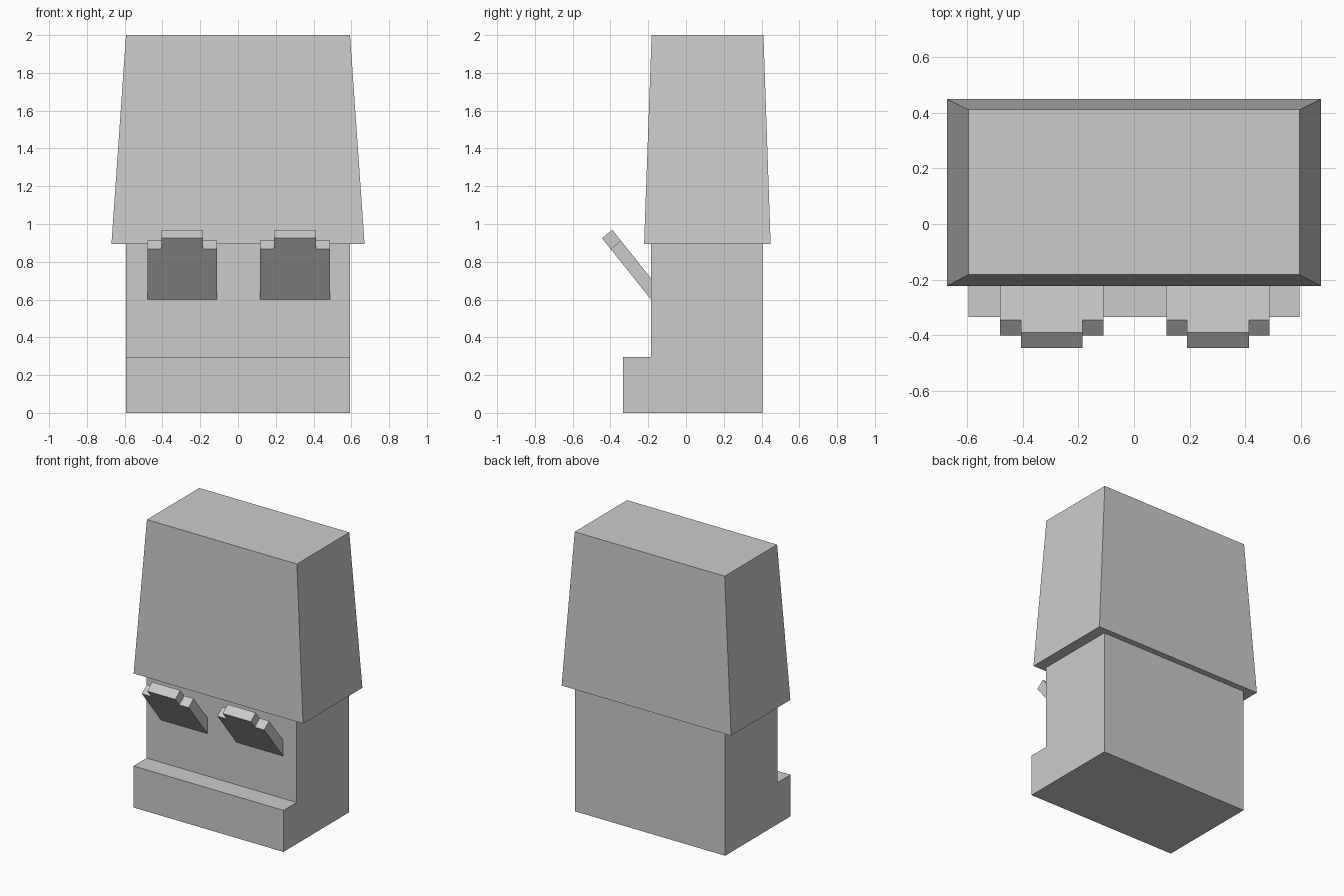
import bpy
import bmesh
from mathutils import Vector

if "Cube" in bpy.data.objects:
    bpy.data.objects.remove(bpy.data.objects["Cube"])


def loft(name, ring_a, ring_b):
    """Closed solid between two matching outlines."""
    bm = bmesh.new()
    a = [bm.verts.new(p) for p in ring_a]
    b = [bm.verts.new(p) for p in ring_b]
    bm.faces.new(a)
    bm.faces.new(b)
    n = len(a)
    for i in range(n):
        j = (i + 1) % n
        bm.faces.new((a[i], a[j], b[j], b[i]))
    bmesh.ops.recalc_face_normals(bm, faces=bm.faces)
    mesh = bpy.data.meshes.new(name)
    bm.to_mesh(mesh)
    bm.free()
    obj = bpy.data.objects.new(name, mesh)
    bpy.context.collection.objects.link(obj)
    return obj


def rect(x, y0, y1, z):
    return [(-x, y0, z), (x, y0, z), (x, y1, z), (-x, y1, z)]


# Lower body with the front step, extruded across x
WALL = -0.185
profile = [(-0.333, 0), (0.405, 0), (0.405, 0.895), (WALL, 0.895),
           (WALL, 0.297), (-0.333, 0.297)]
loft("lower_body", *[[(x, y, z) for y, z in profile] for x in (-0.593, 0.593)])

# Tapered upper housing
loft("upper_housing", rect(0.67, -0.222, 0.448, 0.895),
     rect(0.593, -0.182, 0.41, 2.0))

# Slanted flaps with a narrower tab at the tip, cut flush with the wall
base = Vector((0, WALL, 0.6))
slope = Vector((0, -0.26, 0.325))
thickness = Vector((0, 0.055, 0.044))
wall_offset = Vector((0, 0, 0.112))
outline = [(-0.185, 0), (0.185, 0), (0.185, 0.826), (0.111, 0.826),
           (0.111, 1), (-0.111, 1), (-0.111, 0.826), (-0.185, 0.826)]
for side, cx in (("left", -0.295), ("right", 0.302)):
    under = [base + slope * t + Vector((cx + x, 0, 0)) for x, t in outline]
    upper = [p + (thickness if t else wall_offset)
             for p, (x, t) in zip(under, outline)]
    loft(side + "_flap", under, upper)
